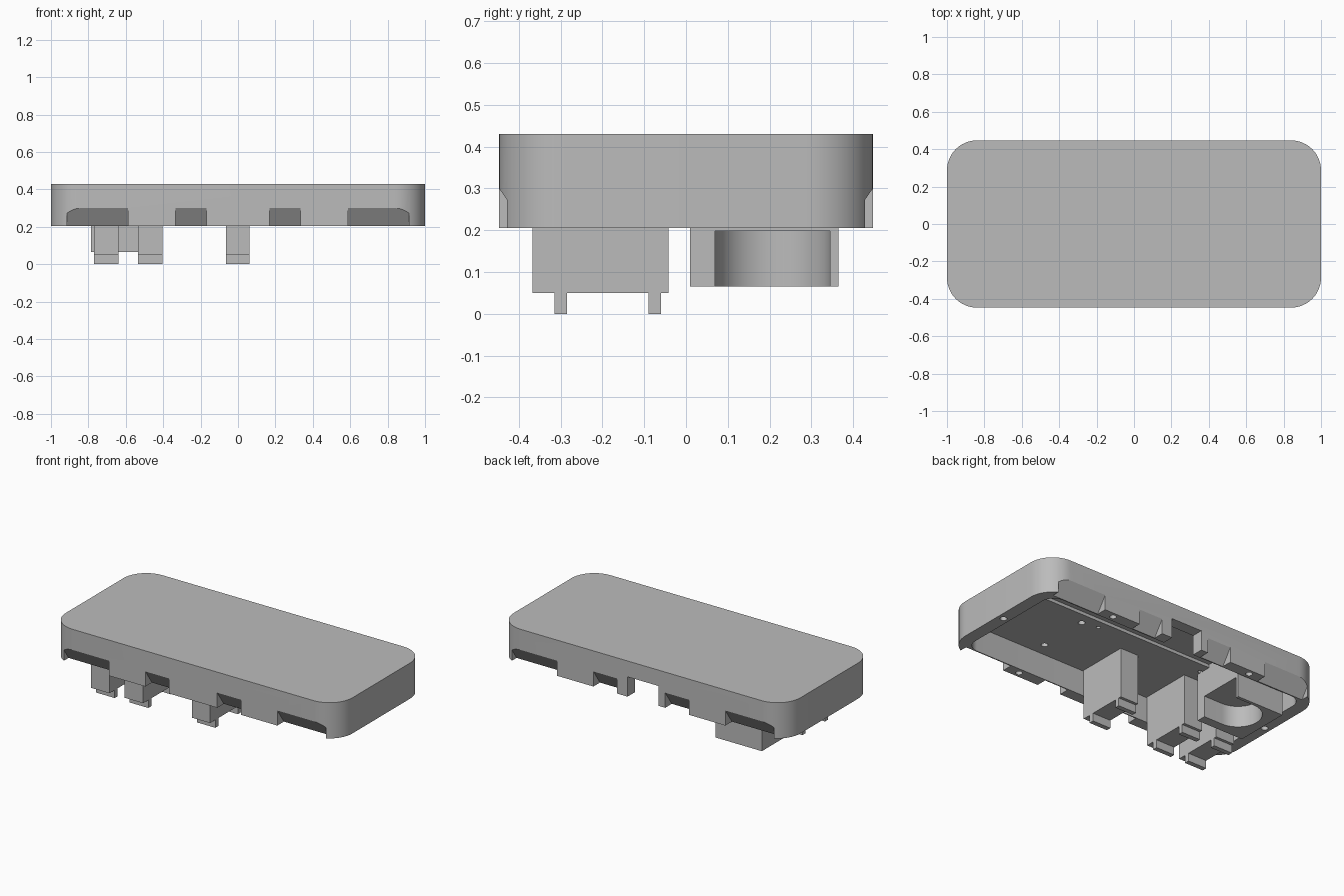
import bpy, bmesh, math
from mathutils import Vector

cube = bpy.data.objects.get("Cube")
if cube:
    bpy.data.objects.remove(cube, do_unlink=True)

gray = bpy.data.materials.new("plain_gray")
gray.use_nodes = True
gray.diffuse_color = (0.5, 0.5, 0.5, 1)
gray.node_tree.nodes["Principled BSDF"].inputs["Base Color"].default_value = (0.5, 0.5, 0.5, 1)


def prism(name, points, vector):
    """Extrude a closed 3D polygon along a vector."""
    bm = bmesh.new()
    base = bm.faces.new([bm.verts.new(p) for p in points])
    top = bmesh.ops.extrude_face_region(bm, geom=[base])["geom"]
    bmesh.ops.translate(bm, vec=Vector(vector), verts=[v for v in top if isinstance(v, bmesh.types.BMVert)])
    bmesh.ops.recalc_face_normals(bm, faces=bm.faces)
    mesh = bpy.data.meshes.new(name)
    bm.to_mesh(mesh)
    bm.free()
    mesh.materials.append(gray)
    obj = bpy.data.objects.new(name, mesh)
    bpy.context.scene.collection.objects.link(obj)
    return obj


def box(name, x0, x1, y0, y1, z0, z1):
    return prism(name, [(x0, y0, z0), (x1, y0, z0), (x1, y1, z0), (x0, y1, z0)], (0, 0, z1 - z0))


def rounded_slab(name, hx, hy, r, z0, z1, steps=12):
    pts = []
    for q, (sx, sy) in enumerate([(1, 1), (-1, 1), (-1, -1), (1, -1)]):
        for i in range(steps + 1):
            a = (q + i / steps) * math.pi / 2
            pts.append((sx * (hx - r) + r * math.cos(a), sy * (hy - r) + r * math.sin(a), z0))
    return prism(name, pts, (0, 0, z1 - z0))


def disc(name, x, y, r, z0, z1, n=24):
    pts = [(x + r * math.cos(2 * math.pi * i / n), y + r * math.sin(2 * math.pi * i / n), z0) for i in range(n)]
    return prism(name, pts, (0, 0, z1 - z0))


def cut(target, cutter):
    bpy.context.view_layer.objects.active = target
    mod = target.modifiers.new("cut", "BOOLEAN")
    mod.operation = "DIFFERENCE"
    mod.solver = "EXACT"
    mod.object = cutter
    bpy.ops.object.modifier_apply(modifier=mod.name)
    bpy.data.objects.remove(cutter, do_unlink=True)


def smooth(obj):
    bpy.ops.object.select_all(action="DESELECT")
    obj.select_set(True)
    bpy.context.view_layer.objects.active = obj
    bpy.ops.object.shade_smooth_by_angle(angle=math.radians(30))


BOTTOM, TOP, HALF_Y = 0.205, 0.43, 0.447
CEILING = 0.365

# Rounded housing, hollowed from below with a slightly deeper back strip
housing = rounded_slab("housing", 1.0, HALF_Y, 0.16, BOTTOM, TOP)
cut(housing, rounded_slab("pocket_cutter", 0.92, 0.375, 0.08, 0.1, CEILING))
cut(housing, box("strip_cutter", -0.85, 0.85, 0.11, 0.37, 0.3, CEILING + 0.02))

# Sloped vents along the lower front and back edges
for side in (-1, 1):
    for x0, x1 in [(-0.915, -0.587), (-0.333, -0.168), (0.168, 0.333), (0.587, 0.915)]:
        slope, out, low = 1.45, 0.1, 0.1
        y_low = HALF_Y - (0.3 - low) / slope
        profile = [(y_low, low), (HALF_Y + out, low), (HALF_Y + out, 0.3 + out * slope)]
        cut(housing, prism("vent_cutter", [(x0, side * y, z) for y, z in profile], (x1 - x0, 0, 0)))

# Cable opening in the back wall
cut(housing, box("port_cutter", -0.12, 0.095, 0.34, 0.6, 0.1, 0.33))

# Screw holes in the rim and ceiling
rim_holes = [(sx * 0.5, sy * 0.412) for sx in (-1, 1) for sy in (-1, 1)] + [(-0.96, 0), (0.96, 0)]
for x, y in rim_holes:
    cut(housing, disc("hole_cutter", x, y, 0.02, 0.1, 0.3))
for x, y, r in [(0.415, -0.29, 0.02), (0.415, 0.035, 0.02), (0.31, 0.057, 0.012), (-0.45, 0.042, 0.012)]:
    cut(housing, disc("hole_cutter", x, y, r, 0.3, 0.405))
smooth(housing)

# Three hanging prongs, each with two small teeth
for i, (x0, x1) in enumerate([(-0.77, -0.64), (-0.535, -0.405), (-0.065, 0.062)]):
    box(f"prong_{i + 1}", x0, x1, -0.367, -0.042, 0.05, CEILING + 0.01)
    for j, y in enumerate((-0.3, -0.075)):
        box(f"prong_{i + 1}_tooth_{j + 1}", x0, x1, y - 0.015, y + 0.015, 0, 0.06)

# Socket block with a round recess open toward +x
socket = box("socket_block", -0.785, -0.46, 0.01, 0.365, 0.065, CEILING + 0.03)
cx, cy, r = -0.59, 0.207, 0.138
arc = [(cx + r * math.cos(a), cy + r * math.sin(a), 0) for a in
       (math.pi / 2 + math.pi * i / 24 for i in range(25))]
cut(socket, prism("recess_cutter", arc + [(-0.3, cy - r, 0), (-0.3, cy + r, 0)], (0, 0, 0.198)))
smooth(socket)
